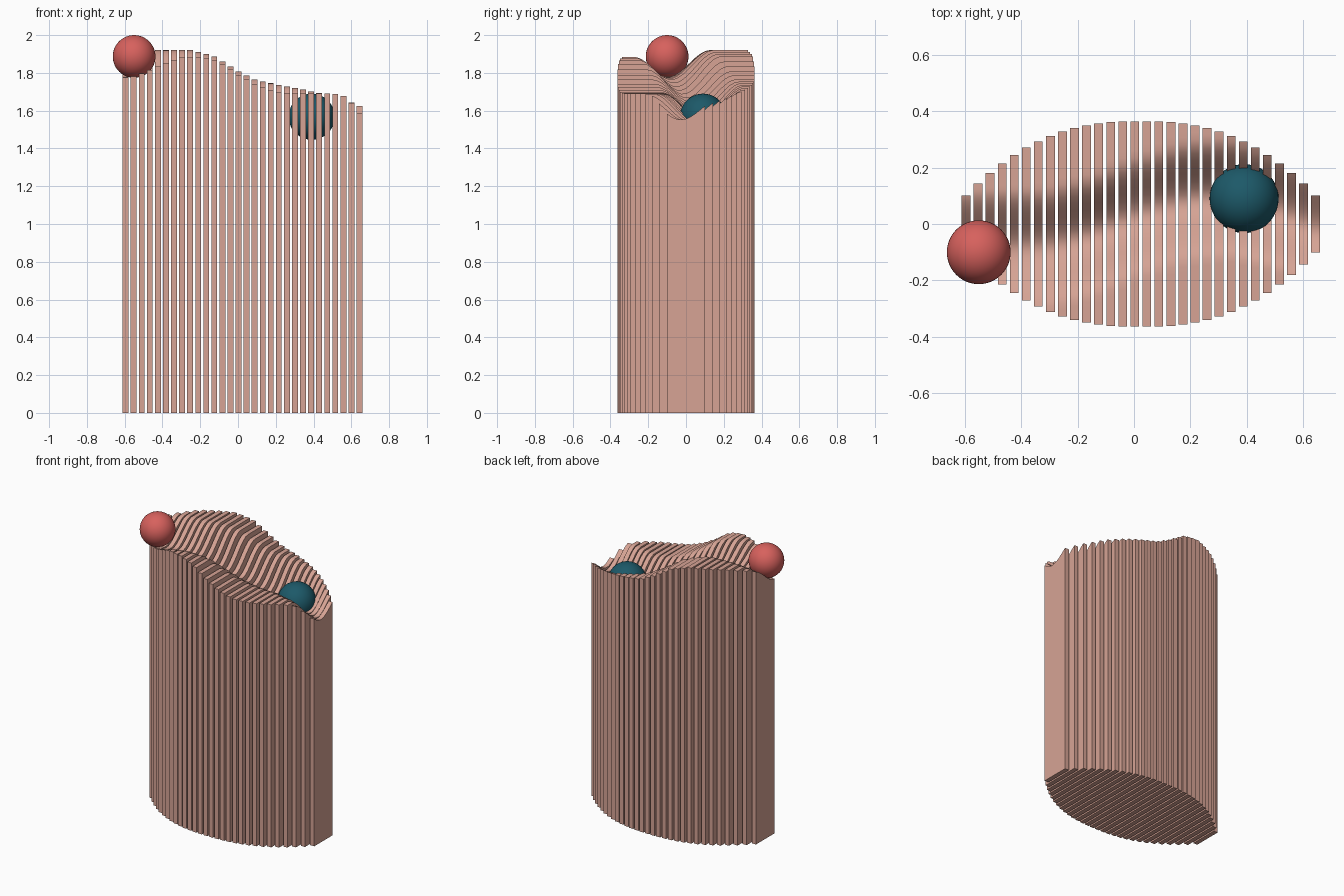
import bpy, bmesh, math

if "Cube" in bpy.data.objects:
    bpy.data.objects.remove(bpy.data.objects["Cube"])

N = 30                      # number of slats
X0, X1 = -0.595, 0.643      # first and last slat centre
THICK = 0.031
SEG = 28                    # points along each slat's top edge

# Terrain profiles along x: front ridge, back ridge, valley height, valley line
FRONT = [(-.6, 1.82), (-.45, 1.84), (-.3, 1.88), (-.2, 1.885), (-.1, 1.86), (0, 1.79), (.1, 1.735),
         (.2, 1.70), (.3, 1.69), (.5, 1.69), (.6, 1.67), (.65, 1.66)]
BACK = [(-.6, 1.90), (-.45, 1.92), (-.25, 1.92), (-.13, 1.89), (0, 1.81), (.1, 1.76), (.2, 1.74),
        (.4, 1.70), (.55, 1.68), (.65, 1.67)]
VALLEY = [(-.6, 1.775), (-.4, 1.78), (-.25, 1.765), (0, 1.65), (.2, 1.56), (.4, 1.525), (.65, 1.553)]
LINE = [(-.6, -.10), (-.3, -.09), (-.15, -.045), (0, .02), (.2, .08), (.35, .09), (.5, .05), (.65, -.03)]


def lerp(table, x):
    if x <= table[0][0]:
        return table[0][1]
    for (a, u), (b, v) in zip(table, table[1:]):
        if x <= b:
            return u + (v - u) * (x - a) / (b - a)
    return table[-1][1]


def ease(t):
    t = min(max(t, 0), 1)
    return t * t * (3 - 2 * t)


def height(x, y):
    v, d = lerp(VALLEY, x), y - lerp(LINE, x)
    if d < 0:
        return v + (lerp(FRONT, x) - v) * ease(-d / 0.21)
    return v + (lerp(BACK, x) - v) * ease(d / 0.22)


def material(name, color):
    m = bpy.data.materials.new(name)
    m.diffuse_color = (*color, 1)
    m.use_nodes = True
    m.node_tree.nodes["Principled BSDF"].inputs["Base Color"].default_value = m.diffuse_color
    return m


def finish_smooth(obj):
    bpy.ops.object.select_all(action='DESELECT')
    obj.select_set(True)
    bpy.context.view_layer.objects.active = obj
    bpy.ops.object.shade_smooth_by_angle(angle=math.radians(30))


# Vertical slats: oval plan, tops cut to the wavy terrain
clay = material("clay", (0.68, 0.37, 0.30))
for i in range(N):
    x = X0 + (X1 - X0) * i / (N - 1)
    u = abs(2 * i / (N - 1) - 1)
    w = 0.101 + 0.263 * (1 - u ** 2.45)
    ys = [-w + 2 * w * k / SEG for k in range(SEG + 1)]
    outline = [(-w, 0)] + [(y, height(x, y)) for y in ys] + [(w, 0)]
    bm = bmesh.new()
    face = bm.faces.new([bm.verts.new((x - THICK / 2, y, z)) for y, z in outline])
    new = bmesh.ops.extrude_face_region(bm, geom=[face])["geom"]
    moved = [g for g in new if isinstance(g, bmesh.types.BMVert)]
    bmesh.ops.translate(bm, verts=moved, vec=(THICK, 0, 0))
    bmesh.ops.recalc_face_normals(bm, faces=bm.faces)
    mesh = bpy.data.meshes.new(f"slat_{i + 1:02d}")
    bm.to_mesh(mesh)
    bm.free()
    mesh.materials.append(clay)
    slat = bpy.data.objects.new(mesh.name, mesh)
    bpy.context.collection.objects.link(slat)
    finish_smooth(slat)

# Two balls resting in the valley
for name, loc, r, color in [("red_ball", (-0.55, -0.10, 1.887), 0.113, (0.68, 0.12, 0.11)),
                            ("teal_ball", (0.39, 0.09, 1.568), 0.122, (0.012, 0.10, 0.14))]:
    bpy.ops.mesh.primitive_uv_sphere_add(segments=48, ring_count=24, radius=r, location=loc)
    ball = bpy.context.object
    ball.name = name
    ball.data.materials.append(material(name, color))
    finish_smooth(ball)
